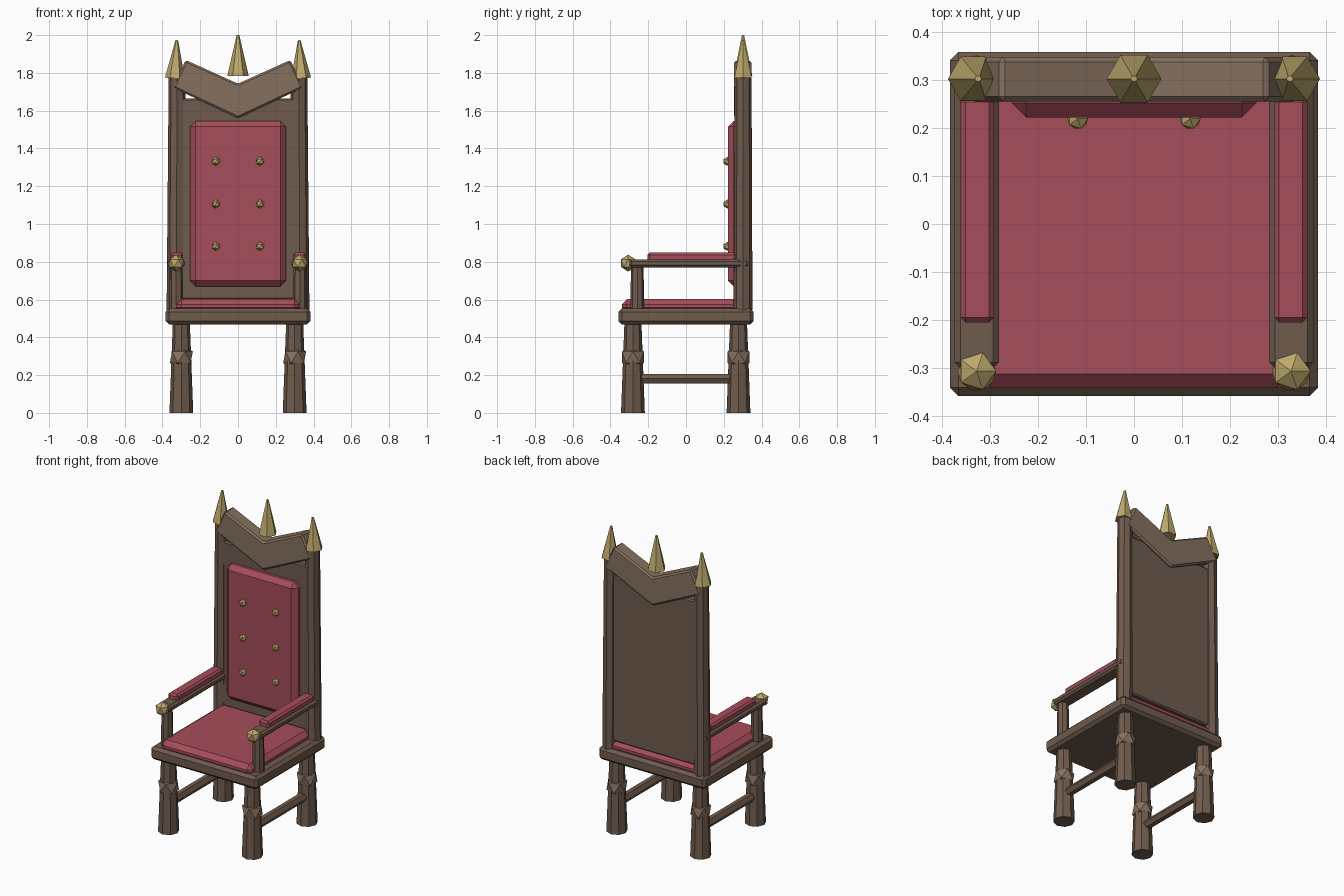
import bpy, bmesh
from math import radians, pi
from mathutils import Matrix, Vector

if "Cube" in bpy.data.objects:
    bpy.data.objects.remove(bpy.data.objects["Cube"])


def material(name, rgb):
    m = bpy.data.materials.new(name)
    m.diffuse_color = (*rgb, 1)
    m.use_nodes = True
    m.node_tree.nodes["Principled BSDF"].inputs["Base Color"].default_value = m.diffuse_color
    return m


WOOD = material("dark_wood", (0.16, 0.107, 0.075))
TRIM = material("light_wood", (0.24, 0.165, 0.115))
CLOTH = material("red_cloth", (0.38, 0.075, 0.10))
GOLD = material("gold", (0.52, 0.40, 0.15))


def finish(bm, name, mat):
    bmesh.ops.recalc_face_normals(bm, faces=bm.faces)
    me = bpy.data.meshes.new(name)
    bm.to_mesh(me)
    bm.free()
    me.materials.append(mat)
    ob = bpy.data.objects.new(name, me)
    bpy.context.collection.objects.link(ob)
    return ob


def chamfer(bm, width):
    bmesh.ops.bevel(bm, geom=bm.edges[:], offset=width, segments=1, affect='EDGES')


def box(name, lo, hi, mat, bevel):
    bm = bmesh.new()
    lo, hi = Vector(lo), Vector(hi)
    bmesh.ops.create_cube(bm, size=1, matrix=Matrix.Translation((lo + hi) / 2)
                          @ Matrix.Diagonal((*(hi - lo), 1)))
    chamfer(bm, bevel)
    return finish(bm, name, mat)


def rod(name, a, b, r1, r2, mat, sides=8, turn=0.0):
    """Faceted, tapered rod from point a to point b."""
    a, b = Vector(a), Vector(b)
    d = b - a
    rot = d.to_track_quat('Z', 'Y').to_matrix().to_4x4() if abs(d.y) > 0.01 \
        else Matrix.Rotation(-0.0 + d.x / d.z, 4, 'Y')
    bm = bmesh.new()
    bmesh.ops.create_cone(bm, cap_ends=True, segments=sides, radius1=r1, radius2=r2,
                          depth=d.length, matrix=Matrix.Translation((a + b) / 2) @ rot
                          @ Matrix.Rotation(turn, 4, 'Z'))
    return finish(bm, name, mat)


def ball(name, at, r, mat):
    bm = bmesh.new()
    bmesh.ops.create_icosphere(bm, subdivisions=1, radius=r, matrix=Matrix.Translation(at))
    return finish(bm, name, mat)


# Seat board and cushion
box("seat", (-0.383, -0.358, 0.469), (0.383, 0.358, 0.553), WOOD, 0.018)
box("seat_cushion", (-0.327, -0.34, 0.53), (0.327, 0.335, 0.603), CLOTH, 0.028)

# Backrest panel, cushion and buttons
box("back_panel", (-0.315, 0.27, 0.60), (0.315, 0.33, 1.665), WOOD, 0.008)
box("back_cushion", (-0.255, 0.222, 0.67), (0.255, 0.30, 1.545), CLOTH, 0.03)
for x in (-0.117, 0.117):
    for z in (0.882, 1.106, 1.332):
        ball("back_button", (x, 0.219, z), 0.024, GOLD)

# V-shaped crown rail
bm = bmesh.new()
outline = [(0, 1.56), (0.345, 1.722), (0.277, 1.868), (0, 1.743), (-0.277, 1.868), (-0.345, 1.722)]
face = bm.faces.new([bm.verts.new((x, 0.255, z)) for x, z in outline])
ext = bmesh.ops.extrude_face_region(bm, geom=[face])
bmesh.ops.translate(bm, vec=(0, 0.092, 0),
                    verts=[v for v in ext['geom'] if isinstance(v, bmesh.types.BMVert)])
bmesh.ops.recalc_face_normals(bm, faces=bm.faces)
chamfer(bm, 0.01)
finish(bm, "crown_rail", TRIM)

# Middle spike
rod("middle_spike", (0, 0.302, 1.783), (0, 0.302, 2.0), 0.057, 0.007, GOLD, 6, pi / 2)

for side, s in (("left", -1), ("right", 1)):
    # Back post and its spike
    rod(side + "_back_post", (s * 0.328, 0.302, 0.545), (s * 0.322, 0.302, 1.775), 0.05, 0.045, WOOD)
    rod(side + "_spike", (s * 0.334, 0.302, 1.772), (s * 0.324, 0.302, 1.973),
        0.053, 0.007, GOLD, 6, pi / 2)

    # Arm, pad, support and knob
    xs = sorted((s * 0.281, s * 0.373))
    box(side + "_arm", (xs[0], -0.30, 0.771), (xs[1], 0.333, 0.813), WOOD, 0.012)
    xs = sorted((s * 0.291, s * 0.361))
    box(side + "_arm_pad", (xs[0], -0.205, 0.80), (xs[1], 0.265, 0.848), CLOTH, 0.011)
    rod(side + "_arm_support", (s * 0.327, -0.258, 0.545), (s * 0.327, -0.258, 0.785),
        0.037, 0.033, WOOD)
    ball(side + "_arm_knob", (s * 0.327, -0.306, 0.793), 0.045, GOLD)

    # Legs with faceted collars
    for end, y in (("front", -0.281), ("back", 0.278)):
        rod(f"{side}_{end}_leg", (s * 0.30, y, 0), (s * 0.30, y, 0.48), 0.063, 0.045, WOOD)
        ball(f"{side}_{end}_leg_collar", (s * 0.30, y, 0.295), 0.068, TRIM)

    # Side stretcher
    rod(side + "_stretcher", (s * 0.30, -0.27, 0.182), (s * 0.30, 0.27, 0.182),
        0.029, 0.029, WOOD, 6, pi / 2)
